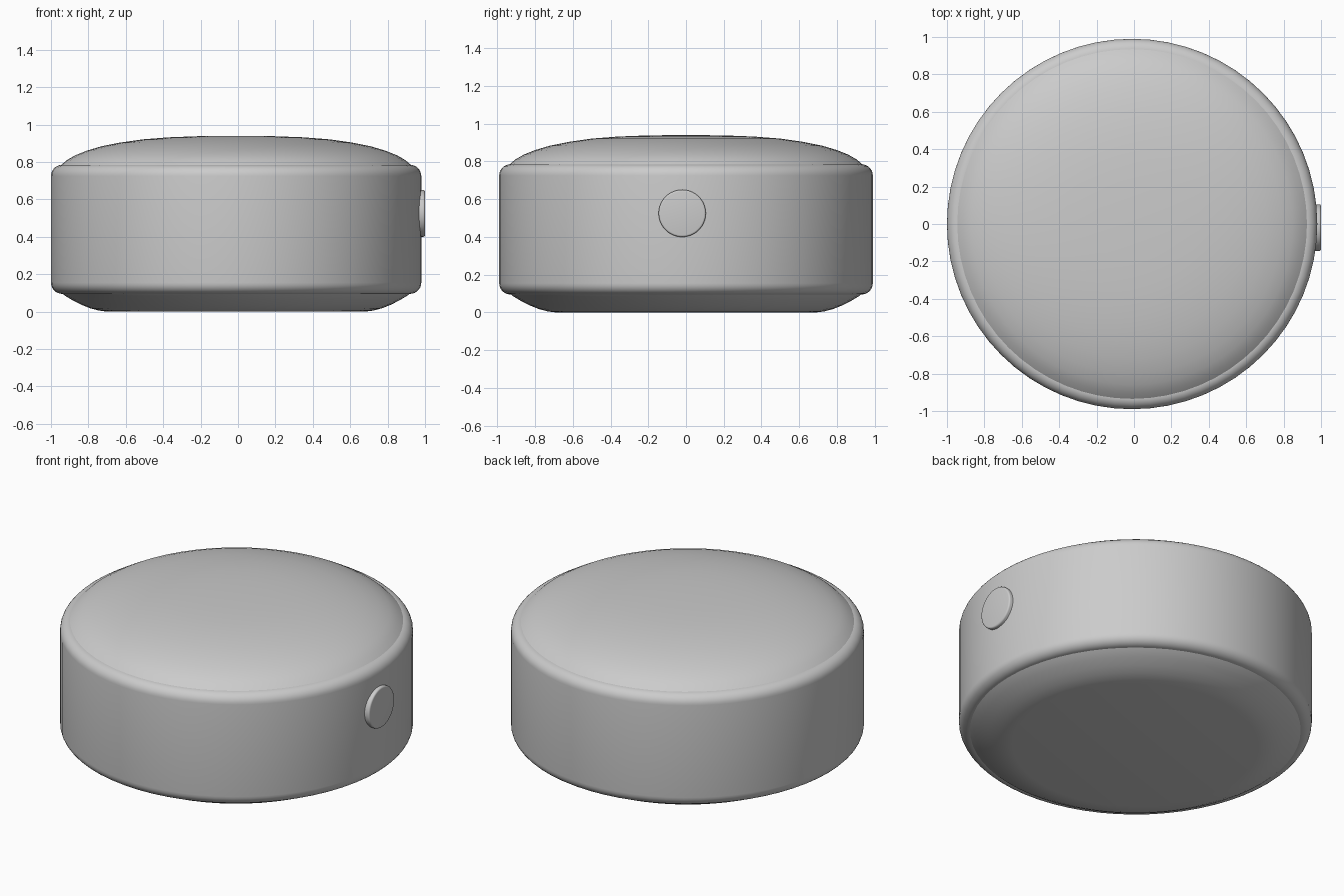
import bpy
import math
from mathutils import Matrix, Vector

cube = bpy.data.objects.get("Cube")
if cube:
    bpy.data.objects.remove(cube, do_unlink=True)

SEGMENTS = 64
CENTRE_X = -0.01

grey = bpy.data.materials.new("light grey")
grey.use_nodes = True
grey.diffuse_color = (0.6, 0.6, 0.6, 1)
grey.node_tree.nodes["Principled BSDF"].inputs["Base Color"].default_value = (0.6, 0.6, 0.6, 1)


def lathe(name, profile, transform, angle):
    """Spin (radius, height) points around z; zero radius closes an end."""
    verts, rings, faces = [], [], []
    for r, h in profile:
        count = SEGMENTS if r > 0 else 1
        rings.append(range(len(verts), len(verts) + count))
        for i in range(count):
            a = math.tau * i / SEGMENTS
            verts.append((r * math.cos(a), r * math.sin(a), h))
    for low, high in zip(rings, rings[1:]):
        for i in range(SEGMENTS):
            j = (i + 1) % SEGMENTS
            if len(low) == 1:
                faces.append((low[0], high[j], high[i]))
            elif len(high) == 1:
                faces.append((low[i], low[j], high[0]))
            else:
                faces.append((low[i], low[j], high[j], high[i]))
    mesh = bpy.data.meshes.new(name)
    mesh.from_pydata(verts, [], faces)
    mesh.transform(transform)
    mesh.materials.append(grey)
    obj = bpy.data.objects.new(name, mesh)
    bpy.context.collection.objects.link(obj)
    bpy.ops.object.select_all(action="DESELECT")
    obj.select_set(True)
    bpy.context.view_layer.objects.active = obj
    bpy.ops.object.shade_smooth_by_angle(angle=math.radians(angle))


def arc(r, h, rx, rh, start, end, steps=7):
    """Elliptical fillet in the profile plane, angles in degrees."""
    angles = [math.radians(start + (end - start) * i / steps) for i in range(steps + 1)]
    return [(r + rx * math.cos(a), h + rh * math.sin(a)) for a in angles]


upright = Matrix.Translation(Vector((CENTRE_X, 0, 0)))

# Main casing: straight wall with rounded rims
casing = [(0.88, 0.095)] + arc(0.93, 0.155, 0.06, 0.06, -90, 0)
casing += arc(0.93, 0.725, 0.06, 0.06, 0, 90) + [(0.88, 0.785)]
lathe("casing", casing, upright, 40)

# Domed top cover
dome = [(0.94, 0.78), (0.905, 0.81), (0.86, 0.836), (0.80, 0.86), (0.72, 0.884),
        (0.62, 0.904), (0.50, 0.921), (0.36, 0.932), (0.2, 0.938), (0, 0.94)]
lathe("top_cover", dome, upright, 40)

# Shallow dished base
base = [(0, 0), (0.69, 0), (0.735, 0.006), (0.78, 0.018), (0.83, 0.038),
        (0.88, 0.064), (0.915, 0.085), (0.94, 0.105)]
lathe("base", base, upright, 40)

# Round side button with a softened edge
sideways = Matrix.Translation(Vector((0.94, -0.02, 0.525))) @ Matrix.Rotation(math.pi / 2, 4, "Y")
button = [(0, 0), (0.125, 0)] + arc(0.115, 0.05, 0.01, 0.01, 0, 90, 4) + [(0, 0.06)]
lathe("side_button", button, sideways, 50)
